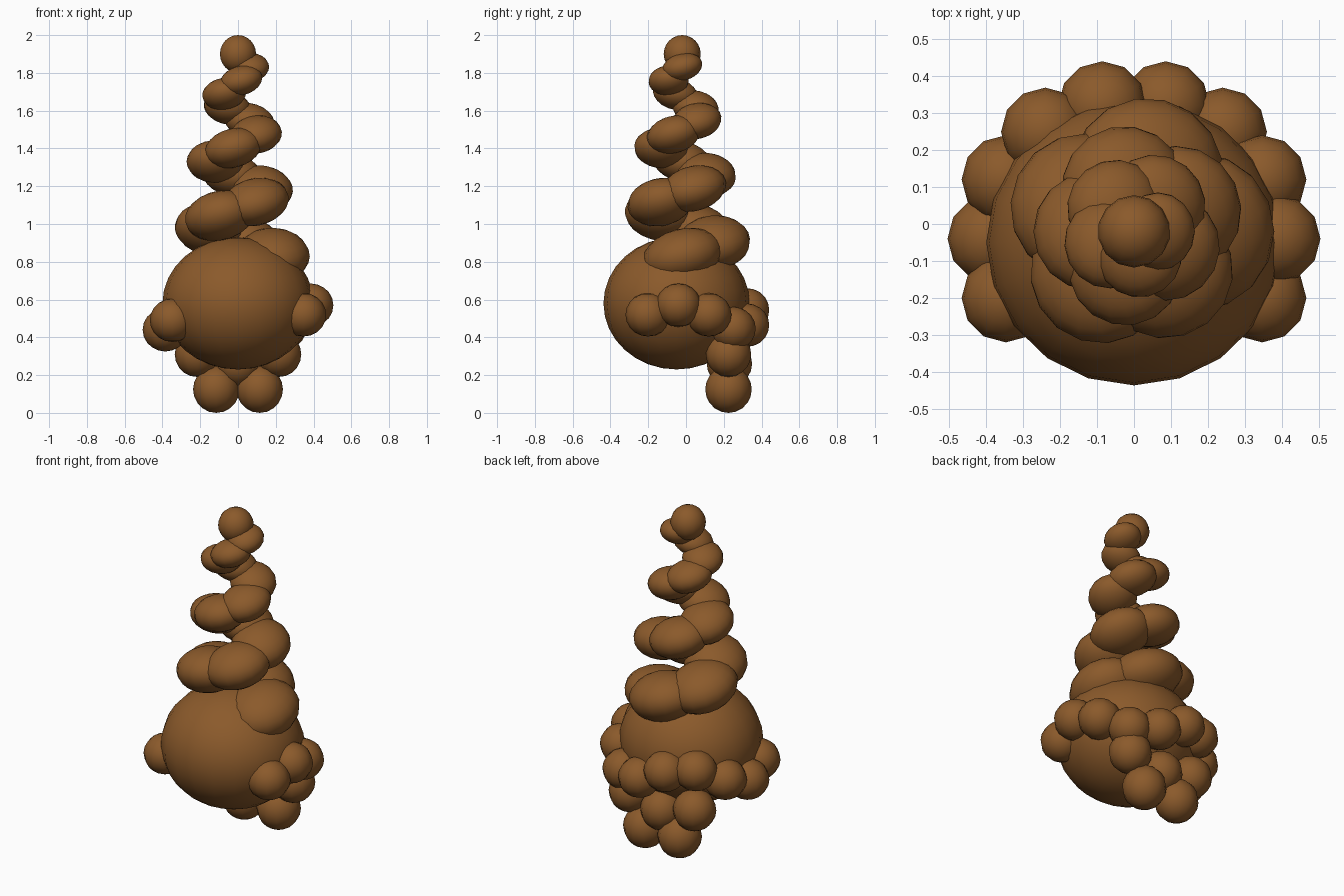
import bpy, math
from mathutils import Matrix, Vector

if "Cube" in bpy.data.objects:
    bpy.data.objects.remove(bpy.data.objects["Cube"])

brown = bpy.data.materials.new("brown")
brown.diffuse_color = (0.258, 0.102, 0.024, 1)
brown.use_nodes = True
brown.node_tree.nodes["Principled BSDF"].inputs["Base Color"].default_value = brown.diffuse_color


def blob(name, loc, radii, rot=None, segs=12, rings=10):
    """Smooth ellipsoid with an optional rotation matrix."""
    bpy.ops.mesh.primitive_uv_sphere_add(segments=segs, ring_count=rings, radius=1)
    ob = bpy.context.object
    ob.name = name
    m = Matrix.Translation(Vector(loc))
    if rot:
        m = m @ rot
    ob.data.transform(m @ Matrix.Diagonal((*radii, 1)))
    ob.data.materials.append(brown)
    bpy.ops.object.shade_smooth()
    return ob


# Large round body
blob("body", (0, -0.05, 0.58), (0.40, 0.387, 0.35), segs=20, rings=16)

# Wavy ring of balls around the sides and back
STEP = math.tau / 14
for k in range(-1, 9):
    a = k * STEP
    blob(f"ring_ball_{k + 2}",
         (0.385 * math.cos(a), -0.04 + 0.37 * math.sin(a), 0.505 + 0.065 * math.cos(3 * a)),
         (0.12, 0.12, 0.115))

# Hanging cluster at the lower back
for side, s in (("left", -1), ("right", 1)):
    blob(f"lower_ball_{side}", (s * 0.115, 0.225, 0.125), (0.123, 0.123, 0.125))
    blob(f"upper_ball_{side}", (s * 0.215, 0.225, 0.31), (0.12, 0.12, 0.12))
blob("middle_ball", (0, 0.23, 0.26), (0.12, 0.12, 0.12))

# Tapering spiral of flattened blobs, three turns, tilted along the climb
for k in range(15):
    a = k * 3 * STEP
    t = k / 14
    reach = 0.18 - 0.115 * t
    r = 0.20 - 0.10 * t
    rot = Matrix.Rotation(a, 4, 'Z') @ Matrix.Rotation(math.radians(15), 4, 'X')
    blob(f"spiral_blob_{k + 1}",
         (reach * math.cos(a), -0.02 + reach * math.sin(a), 0.83 + 0.0715 * k),
         (r, r * 1.08, r * 0.72), rot, segs=16, rings=12)

# Round tip
blob("tip", (0, -0.02, 1.90), (0.098, 0.098, 0.10), segs=14, rings=12)
